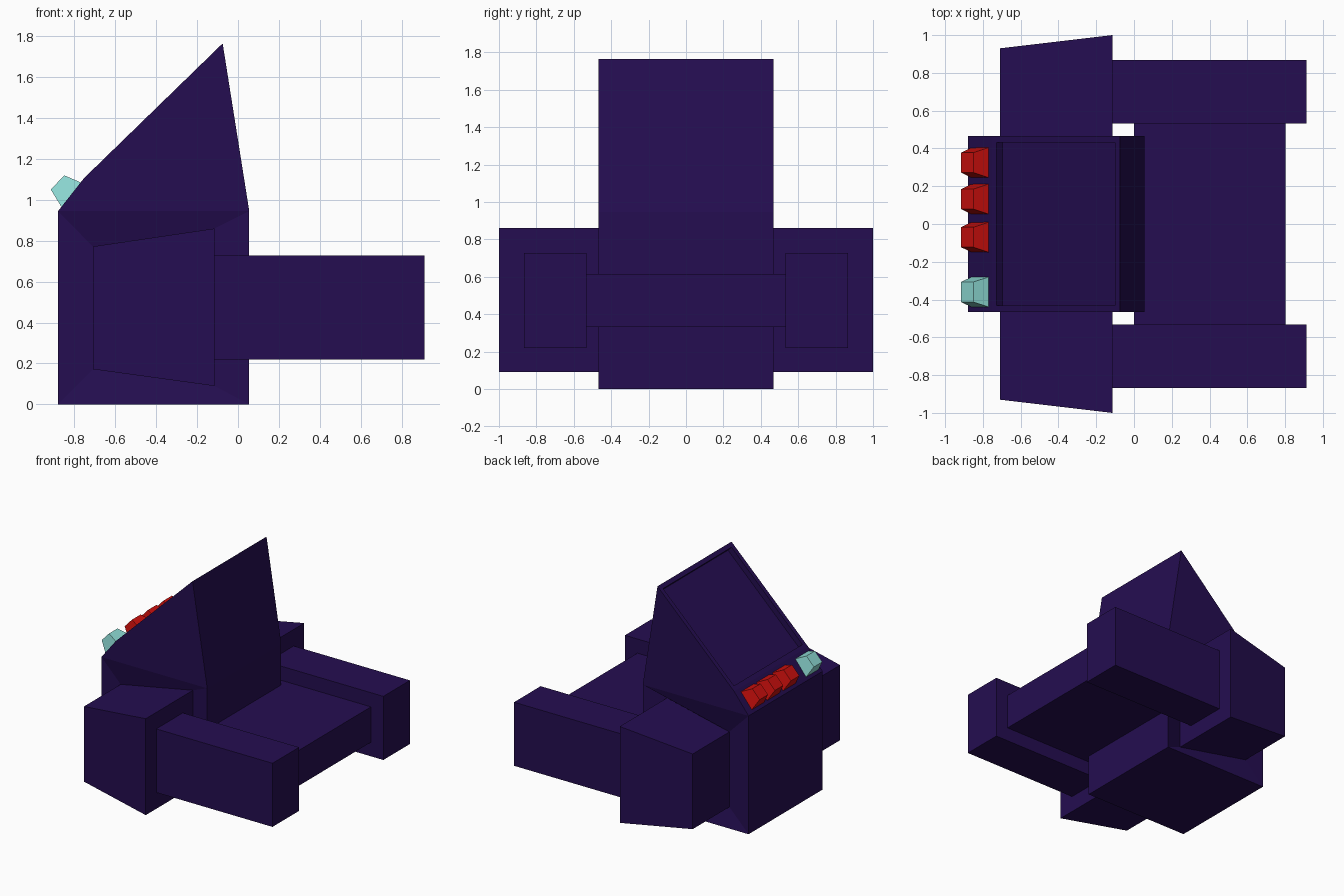
import bpy, bmesh
from mathutils import Vector

cube = bpy.data.objects.get("Cube")
if cube:
    bpy.data.objects.remove(cube)


def material(name, color):
    m = bpy.data.materials.new(name)
    m.use_nodes = True
    m.diffuse_color = (*color, 1)
    m.node_tree.nodes["Principled BSDF"].inputs["Base Color"].default_value = (*color, 1)
    return m


PURPLE = material("dark purple", (0.018, 0.0042, 0.082))
RED = material("red", (0.6, 0.005, 0.004))
TEAL = material("pale teal", (0.27, 0.70, 0.66))


def finish(name, bm, mat):
    bmesh.ops.recalc_face_normals(bm, faces=bm.faces)
    mesh = bpy.data.meshes.new(name)
    bm.to_mesh(mesh)
    bm.free()
    mesh.materials.append(mat)
    ob = bpy.data.objects.new(name, mesh)
    bpy.context.collection.objects.link(ob)
    return ob


def loft(name, rings, mat):
    """Closed solid through matching rings of points."""
    bm = bmesh.new()
    loops = [[bm.verts.new(p) for p in ring] for ring in rings]
    n = len(loops[0])
    for a, b in zip(loops, loops[1:]):
        for i in range(n):
            j = (i + 1) % n
            bm.faces.new((a[i], a[j], b[j], b[i]))
    bm.faces.new(loops[0])
    bm.faces.new(loops[-1])
    return finish(name, bm, mat)


def rect(x0, x1, y, z0, z1):
    return [(x0, y, z0), (x1, y, z0), (x1, y, z1), (x0, y, z1)]


def box(name, x0, x1, y0, y1, z0, z1, mat):
    return loft(name, [rect(x0, x1, y, z0, z1) for y in (y0, y1)], mat)


HALF = 0.467          # half width of the cabinet
BACK, FRONT = -0.88, 0.055
SHOULDER = 0.945      # height where the cabinet turns into the wedge


def pod_ring(s, y_back, y_front):
    # Tapered cross-section of a side pod, smaller towards -x
    return [(-0.71, s * y_back, 0.172), (-0.115, s * y_front, 0.09),
            (-0.115, s * y_front, 0.86), (-0.71, s * y_back, 0.772)]


# Lower cabinet with sunken sides that grow into the tapered side pods
cabinet_side = lambda s: rect(BACK, FRONT, s * HALF, 0, SHOULDER)
loft("cabinet_with_side_pods",
     [pod_ring(-1, 0.93, 1.0), pod_ring(-1, 0.467, 0.405), cabinet_side(-1),
      cabinet_side(1), pod_ring(1, 0.467, 0.405), pod_ring(1, 0.93, 1.0)], PURPLE)

# Wedge-shaped upper housing with a recessed sloping panel
profile = [(BACK, SHOULDER), (FRONT, SHOULDER), (-0.075, 1.765), (-0.752, 1.107)]
bm = bmesh.new()
sides = [[bm.verts.new((x, y, z)) for x, z in profile] for y in (-HALF, HALF)]
for i in range(4):
    j = (i + 1) % 4
    bm.faces.new((sides[0][i], sides[0][j], sides[1][j], sides[1][i]))
for s in sides:
    bm.faces.new(s)
bmesh.ops.recalc_face_normals(bm, faces=bm.faces)
panel = max(bm.faces, key=lambda f: f.calc_center_median().z)
slope = Vector((-0.7, 0, 0.72))
panel = max(bm.faces, key=lambda f: f.normal.dot(slope))
bmesh.ops.inset_region(bm, faces=[panel], thickness=0.05)
inner = bmesh.ops.extrude_discrete_faces(bm, faces=[panel])["faces"][0]
bmesh.ops.translate(bm, verts=inner.verts, vec=inner.normal * -0.045)
finish("wedge_housing", bm, PURPLE)

# Arms and the seat-like shelf between them
for s, label in ((1, "back"), (-1, "front")):
    box(label + "_arm", -0.115, 0.912, s * 0.532, s * 0.867, 0.22, 0.728, PURPLE)
box("shelf", 0, 0.802, -0.533, 0.533, 0.332, 0.615, PURPLE)


# Tapered buttons along the lower lip
def button(name, y, mat):
    def ring(low, high, half):
        (x0, z0), (x1, z1) = low, high
        return [(x0, y - half, z0), (x1, y - half, z1),
                (x1, y + half, z1), (x0, y + half, z0)]
    loft(name, [ring((-0.86, 0.96), (-0.768, 1.085), 0.08),
                ring((-0.915, 1.05), (-0.85, 1.12), 0.053)], mat)


for i, y in enumerate((0.325, 0.132, -0.07)):
    button(f"red_button_{i + 1}", y, RED)
button("teal_button", -0.36, TEAL)
